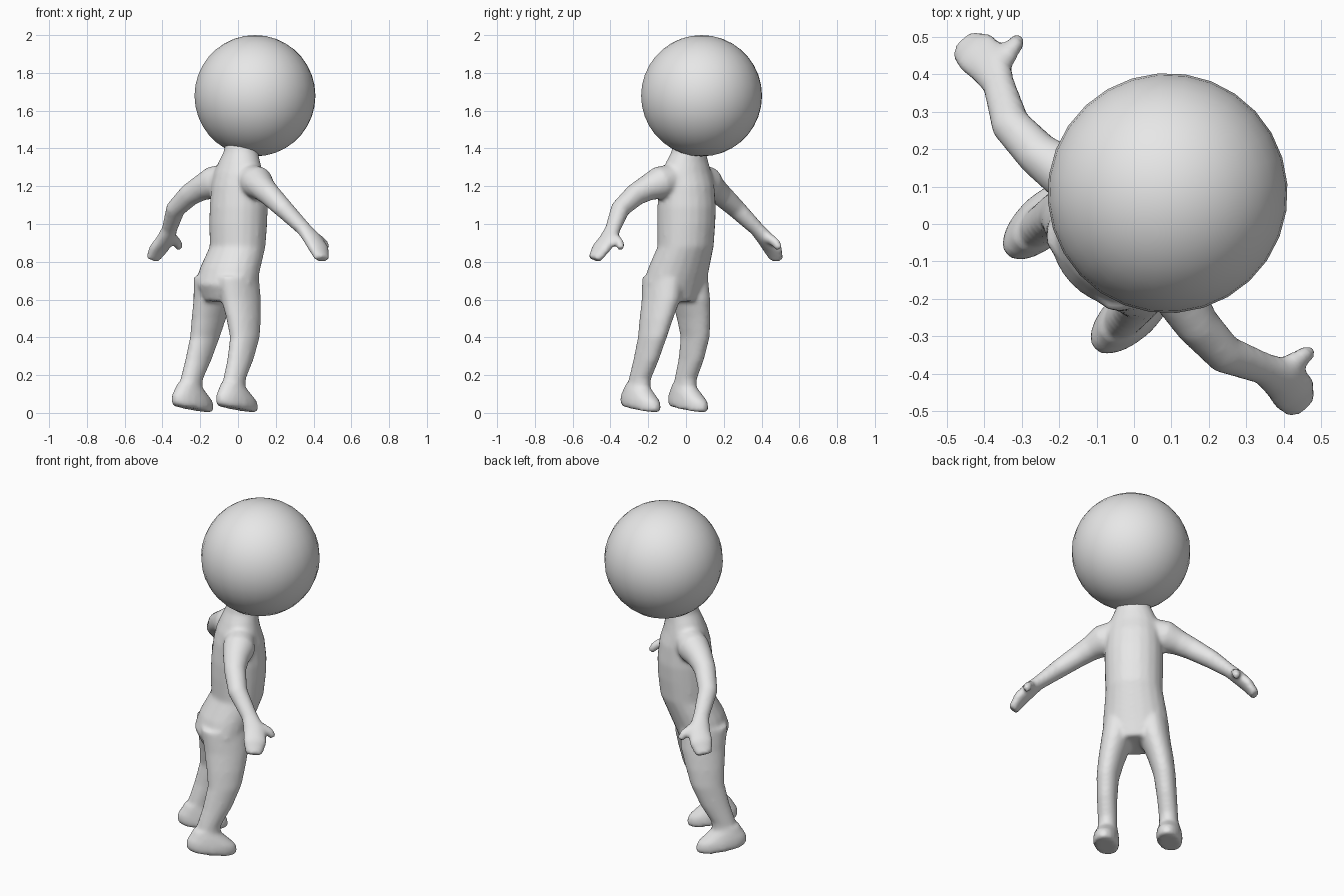
import bpy, bmesh, math
from mathutils import Vector

if "Cube" in bpy.data.objects:
    bpy.data.objects.remove(bpy.data.objects["Cube"])

SIDES = 20
TURN = math.radians(-47)      # the figure looks along the +x +y diagonal

grey = bpy.data.materials.new("plain_grey")
grey.diffuse_color = (0.8, 0.8, 0.8, 1)
grey.use_nodes = True
grey.node_tree.nodes["Principled BSDF"].inputs["Base Color"].default_value = grey.diffuse_color


def loft(bm, rings):
    """Closed tube through rings of (centre, half axis, half axis)."""
    loops = []
    for c, a, b in rings:
        loops.append([bm.verts.new(c + a * math.cos(t) + b * math.sin(t))
                      for t in (2 * math.pi * i / SIDES for i in range(SIDES))])
    for lo, hi in zip(loops, loops[1:]):
        for i in range(SIDES):
            j = (i + 1) % SIDES
            bm.faces.new((lo[i], lo[j], hi[j], hi[i]))
    bm.faces.new(loops[0][::-1])
    bm.faces.new(loops[-1])


def level_rings(rows, tilt=0.0):
    """Horizontal rings from rows of z, x, y, half width, half depth."""
    return [(Vector((x, y, z)), Vector((a, 0, 0)), Vector((0, b, -b * tilt)))
            for z, x, y, a, b in rows]


def path_rings(rows, across, side):
    """Rings square to a path from rows of x, y, z, half width, half thickness."""
    pts = [Vector((side * r[0], r[1], r[2])) for r in rows]
    rings = []
    for i, r in enumerate(rows):
        d = pts[min(i + 1, len(pts) - 1)] - pts[max(i - 1, 0)]
        w = (across - d * (across.dot(d) / d.length_squared)).normalized()
        rings.append((pts[i], w * r[3], d.cross(w).normalized() * r[4]))
    return rings


body = bmesh.new()

# torso and neck
loft(body, level_rings([
    (0.59, 0, -0.085, 0.14, 0.11), (0.68, 0, -0.088, 0.183, 0.147),
    (0.77, 0, -0.055, 0.172, 0.15), (0.88, 0, -0.003, 0.155, 0.142),
    (1.00, 0, 0.002, 0.158, 0.15), (1.09, 0, 0.005, 0.16, 0.15),
    (1.20, 0, 0.005, 0.155, 0.138), (1.27, 0, 0.003, 0.145, 0.118),
    (1.33, 0, 0.01, 0.12, 0.1), (1.38, 0, 0.02, 0.095, 0.088),
    (1.47, 0, 0.04, 0.09, 0.085)]))

for s in (-1, 1):
    # leg
    loft(body, level_rings([
        (0.72, s * 0.09, -0.085, 0.085, 0.13), (0.60, s * 0.108, -0.078, 0.082, 0.122),
        (0.50, s * 0.135, -0.085, 0.07, 0.107), (0.40, s * 0.155, -0.095, 0.06, 0.092),
        (0.28, s * 0.163, -0.135, 0.054, 0.08), (0.18, s * 0.166, -0.18, 0.052, 0.066),
        (0.08, s * 0.168, -0.195, 0.052, 0.07)]))
    # foot, toe slightly lower than heel
    loft(body, level_rings([
        (0.15, s * 0.168, -0.195, 0.054, 0.07), (0.115, s * 0.17, -0.182, 0.062, 0.1),
        (0.08, s * 0.172, -0.17, 0.068, 0.133), (0.045, s * 0.172, -0.168, 0.07, 0.14),
        (0.02, s * 0.172, -0.168, 0.064, 0.13)], tilt=0.15))
    # arm and mitten hand
    loft(body, path_rings([
        (0.08, 0.0, 1.24, 0.08, 0.08), (0.17, -0.02, 1.218, 0.088, 0.088),
        (0.24, -0.045, 1.19, 0.07, 0.068), (0.31, -0.06, 1.155, 0.06, 0.06),
        (0.42, -0.06, 1.08, 0.053, 0.05), (0.52, -0.01, 0.975, 0.044, 0.037),
        (0.57, 0.008, 0.92, 0.06, 0.036), (0.62, 0.005, 0.87, 0.066, 0.033),
        (0.66, -0.005, 0.812, 0.045, 0.025)], Vector((0, 1, 0)), s))
    # thumb
    loft(body, path_rings([
        (0.55, 0.02, 0.935, 0.03, 0.03), (0.562, 0.065, 0.917, 0.026, 0.026),
        (0.567, 0.095, 0.895, 0.024, 0.024), (0.572, 0.112, 0.868, 0.018, 0.018)],
        Vector((1, 0, 0)), s))

bmesh.ops.recalc_face_normals(body, faces=body.faces)


def add_object(name, bm):
    mesh = bpy.data.meshes.new(name)
    bm.to_mesh(mesh)
    bm.free()
    mesh.materials.append(grey)
    for p in mesh.polygons:
        p.use_smooth = True
    ob = bpy.data.objects.new(name, mesh)
    ob.rotation_euler.z = TURN
    bpy.context.collection.objects.link(ob)
    return ob


# fuse the body parts into one soft skin
skin = add_object("body", body)
fuse = skin.modifiers.new("fuse", 'REMESH')
fuse.mode = 'VOXEL'
fuse.voxel_size = 0.012
fuse.use_smooth_shade = True
soften = skin.modifiers.new("soften", 'SMOOTH')
soften.factor = 0.5
soften.iterations = 6

# head
head = bmesh.new()
bmesh.ops.create_uvsphere(head, u_segments=28, v_segments=18, radius=0.321)
bmesh.ops.translate(head, verts=head.verts, vec=(0.001, 0.122, 1.679))
add_object("head", head)
